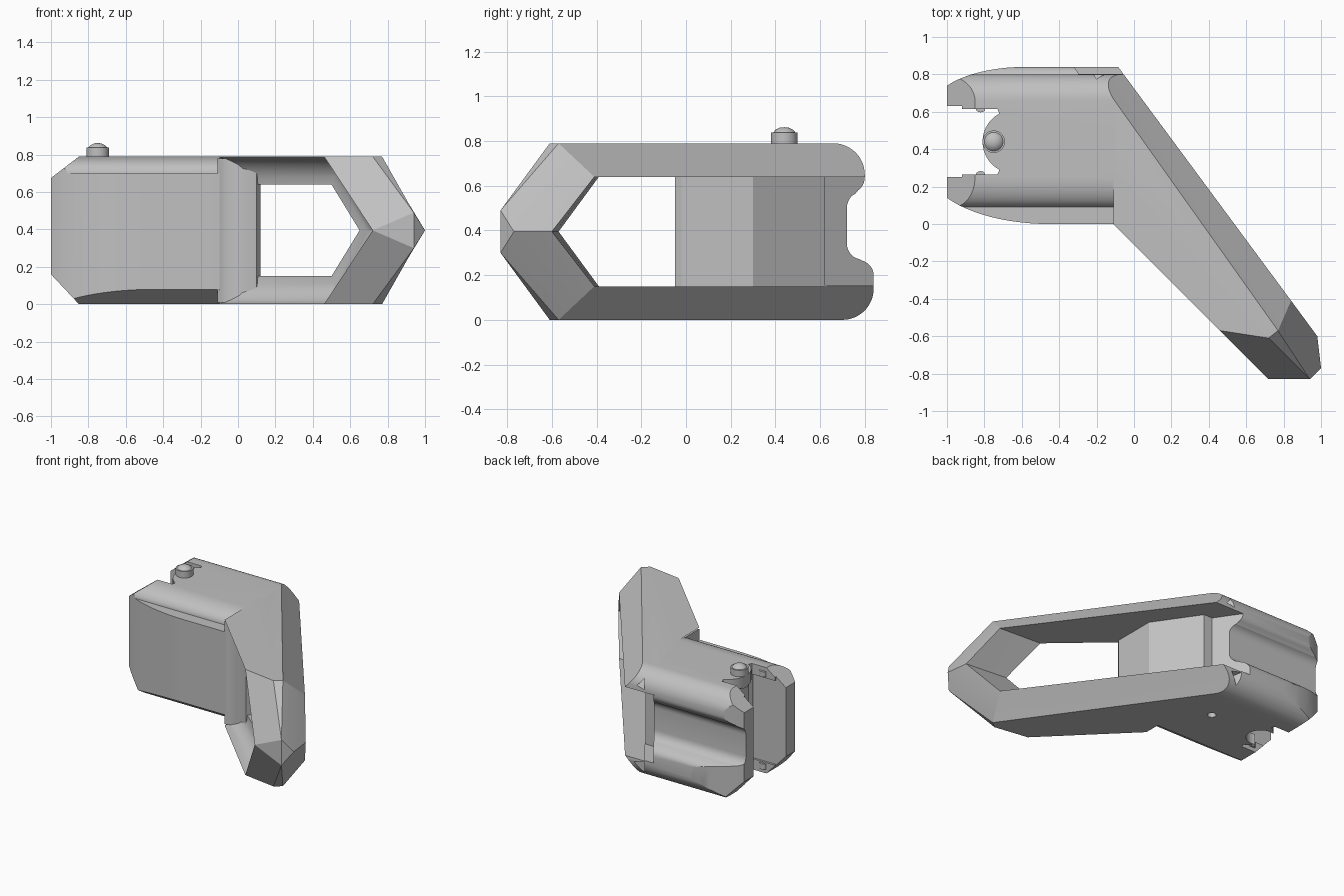
import bpy, bmesh, math
from mathutils import Vector

if "Cube" in bpy.data.objects:
    bpy.data.objects.remove(bpy.data.objects["Cube"])

grey = bpy.data.materials.new("plain_grey")
grey.use_nodes = True
grey.diffuse_color = (0.53, 0.53, 0.53, 1)
grey.node_tree.nodes["Principled BSDF"].inputs["Base Color"].default_value = (0.53, 0.53, 0.53, 1)


def activate(obj):
    bpy.ops.object.select_all(action='DESELECT')
    obj.select_set(True)
    bpy.context.view_layer.objects.active = obj


def smooth(obj, angle=20):
    activate(obj)
    bpy.ops.object.shade_smooth_by_angle(angle=math.radians(angle))


def add_object(name, bm):
    bmesh.ops.recalc_face_normals(bm, faces=bm.faces)
    mesh = bpy.data.meshes.new(name)
    bm.to_mesh(mesh)
    bm.free()
    mesh.materials.append(grey)
    obj = bpy.data.objects.new(name, mesh)
    bpy.context.collection.objects.link(obj)
    return obj


def prism(name, outline, place, low, high):
    """Extrude a 2D outline; place(a, b, depth) gives the 3D point."""
    bm = bmesh.new()
    ends = [[bm.verts.new(place(a, b, d)) for a, b in outline] for d in (low, high)]
    bm.faces.new(ends[0])
    bm.faces.new(ends[1])
    n = len(outline)
    for i in range(n):
        j = (i + 1) % n
        bm.faces.new((ends[0][i], ends[0][j], ends[1][j], ends[1][i]))
    return add_object(name, bm)


def upright(a, b, d):
    return (a, b, d)


def along_x(a, b, d):
    return (d, a, b)


def along_y(a, b, d):
    return (a, d, b)


def arc(cx, cy, rx, ry, start, end, steps=8):
    angles = [math.radians(start + (end - start) * i / steps) for i in range(steps + 1)]
    return [(cx + rx * math.cos(t), cy + ry * math.sin(t)) for t in angles]


def trim(obj, cutter, operation):
    mod = obj.modifiers.new("trim", 'BOOLEAN')
    mod.operation = operation
    mod.solver = 'EXACT'
    mod.object = cutter
    activate(obj)
    bpy.ops.object.modifier_apply(modifier=mod.name)
    bpy.data.objects.remove(cutter)


# Clamp block: side profile, trimmed by a plan outline and a front outline
low_back = arc(0.70, 0.14, 0.14, 0.14, -90, 0, 12)
high_back = arc(0.66, 0.65, 0.14, 0.14, 0, 90, 12)
side = [(-0.05, 0.113), (0.12, 0)] + low_back
side += arc(0.76, 0.20, 0.08, 0.07, 0, 70, 6)
side += arc(0.79, 0.34, 0.07, 0.07, 260, 180, 6)
side += arc(0.78, 0.50, 0.06, 0.07, 180, 110, 6)
side += arc(0.74, 0.64, 0.06, 0.07, -60, -10, 4) + high_back
side += arc(0.25, 0.70, 0.16, 0.09, 90, 180, 12)
side += [(-0.05, 0.70)]
block = prism("clamp_block", side, along_x, -1.1, -0.1)

plan = arc(-0.45, 0.3, 0.65, 0.3, 212, 270, 12)
plan += [(-0.1, 0), (-0.1, 0.63), (-0.245, 0.84)]
plan += arc(-0.58, 0.62, 0.5, 0.22, 90, 147, 10)
plan += [(-1, 0.72), (-1, 0.63), (-0.92, 0.63), (-0.92, 0.615), (-0.73, 0.615)]
plan += arc(-0.64, 0.44, 0.17, 0.17, 118, 242, 14)
plan += [(-0.73, 0.265), (-0.92, 0.265), (-0.92, 0.25), (-1, 0.25)]
front = [(-1, 0.16), (-0.85, 0), (-0.85, -0.1), (0, -0.1), (0, 0.9), (-0.85, 0.9),
         (-0.85, 0.79), (-1, 0.675)]
trim(block, prism("plan_cutter", plan, upright, -0.2, 1), 'INTERSECT')
trim(block, prism("front_cutter", front, along_y, -0.2, 1), 'INTERSECT')

# Recesses: slot between the hinge plates, notch behind the handle, sockets below
slot = [(-1.1, 0.25), (-0.73, 0.25), (-0.73, 0.63), (-1.1, 0.63)]
notch = [(-0.17, 0.62), (0.1, 0.62), (0.1, 1), (-0.43, 1)]
pin_socket = arc(-0.75, 0.44, 0.1, 0.1, 0, 360, 24)[:-1]
small_hole = arc(-0.3, 0.46, 0.03, 0.03, 0, 360, 16)[:-1]
for outline, low, high in ((slot, 0.08, 0.71), (notch, 0.155, 0.64),
                           (pin_socket, -0.1, 0.1), (small_hole, -0.1, 0.04)):
    trim(block, prism("recess_cutter", outline, upright, low, high), 'DIFFERENCE')
smooth(block)

# Pillar closing the near end of the handle opening
pillar = [(-0.11, 0), (-0.09, 0.008), (-0.052, 0.018), (0.024, 0.001), (0.1, -0.05),
          (0.12, -0.02), (0.12, 0.3), (-0.1, 0.62), (-0.18, 0.62), (-0.18, 0.3), (-0.11, 0.3)]
smooth(prism("handle_pillar", pillar, upright, 0.01, 0.78), 30)


# Open pointed handle: one bar section swept to the tip, mirrored in height
def section(f, i, *rest_of_ring):
    f, i = Vector(f), Vector(i)
    inward = Vector((1, 1, 0)).normalized()
    deep = inward * (i - f).dot(inward)
    rest = i - f - deep
    cove = [f + deep * math.sin(a) + rest * (1 - math.cos(a))
            for a in (math.pi / 2 * k / 6 for k in range(7))]
    return cove + [Vector(p) for p in rest_of_ring]


bm = bmesh.new()
tips = []
for half in (1, -1):
    rings = [
        section((-0.11, 0, 0.79), (-0.03, 0.08, 0.64), (-0.3, 0.8, 0.64), (-0.166, 0.95, 0.64),
                (-0.24, 0.95, 0.715), (-0.31, 0.95, 0.79), (-0.11, 0.3, 0.79)),
        section((0.46, -0.57, 0.79), (0.5, -0.39, 0.64), (0.67, -0.4, 0.64), (0.84, -0.41, 0.64),
                (0.805, -0.49, 0.715), (0.77, -0.57, 0.79), (0.72, -0.61, 0.79)),
        section((0.72, -0.83, 0.395), (0.65, -0.57, 0.395), (0.81, -0.585, 0.395),
                (0.98, -0.6, 0.395), (1, -0.77, 0.395), (0.94, -0.83, 0.49), (0.94, -0.83, 0.49)),
    ]
    rows = []
    for ring in rings:
        rows.append([bm.verts.new((p.x, p.y, 0.395 + half * (p.z - 0.395))) for p in ring])
    for a, b in zip(rows, rows[1:]):
        for k in range(len(a)):
            m = (k + 1) % len(a)
            bm.faces.new((a[k], a[m], b[m], b[k]))
    cap = rows[0]
    for k in range(len(cap) - 2):
        bm.faces.new((cap[-1], cap[k], cap[k + 1]))
    tips.append(rows[2])
up, down = tips
bm.faces.new((up[0], up[-1], down[-1]))
bm.faces.new((up[-3], up[-2], down[-2]))
bmesh.ops.remove_doubles(bm, verts=bm.verts, dist=0.0005)
handle = add_object("handle_loop", bm)
rounded_back = [(-1, -0.1), (0.70, -0.1)] + low_back + high_back + [(0.66, 0.9), (-1, 0.9)]
trim(handle, prism("back_cutter", rounded_back, along_x, -1, 1.2), 'INTERSECT')
smooth(handle)

# Hinge pin with a domed head
rim = [(0, 0.7), (0.06, 0.7), (0.06, 0.838), (0.05, 0.838), (0.04, 0.85), (0.02, 0.86), (0, 0.862)]
bm = bmesh.new()
line = [bm.verts.new((-0.75 + r, 0.44, z)) for r, z in rim]
edges = [bm.edges.new(pair) for pair in zip(line, line[1:])]
bmesh.ops.spin(bm, geom=line + edges, cent=(-0.75, 0.44, 0), axis=(0, 0, 1),
               angle=math.tau, steps=32)
bmesh.ops.remove_doubles(bm, verts=bm.verts, dist=0.0005)
smooth(add_object("hinge_pin", bm), 30)

# Small detent nubs on the slot plates
for wall, y in (("front", 0.265), ("back", 0.615)):
    for level, z in (("lower", 0.03), ("upper", 0.72)):
        nub = arc(-0.82, y, 0.025, 0.018, 0, 360, 12)[:-1]
        smooth(prism(f"{wall}_{level}_nub", nub, upright, z, z + 0.04), 40)
